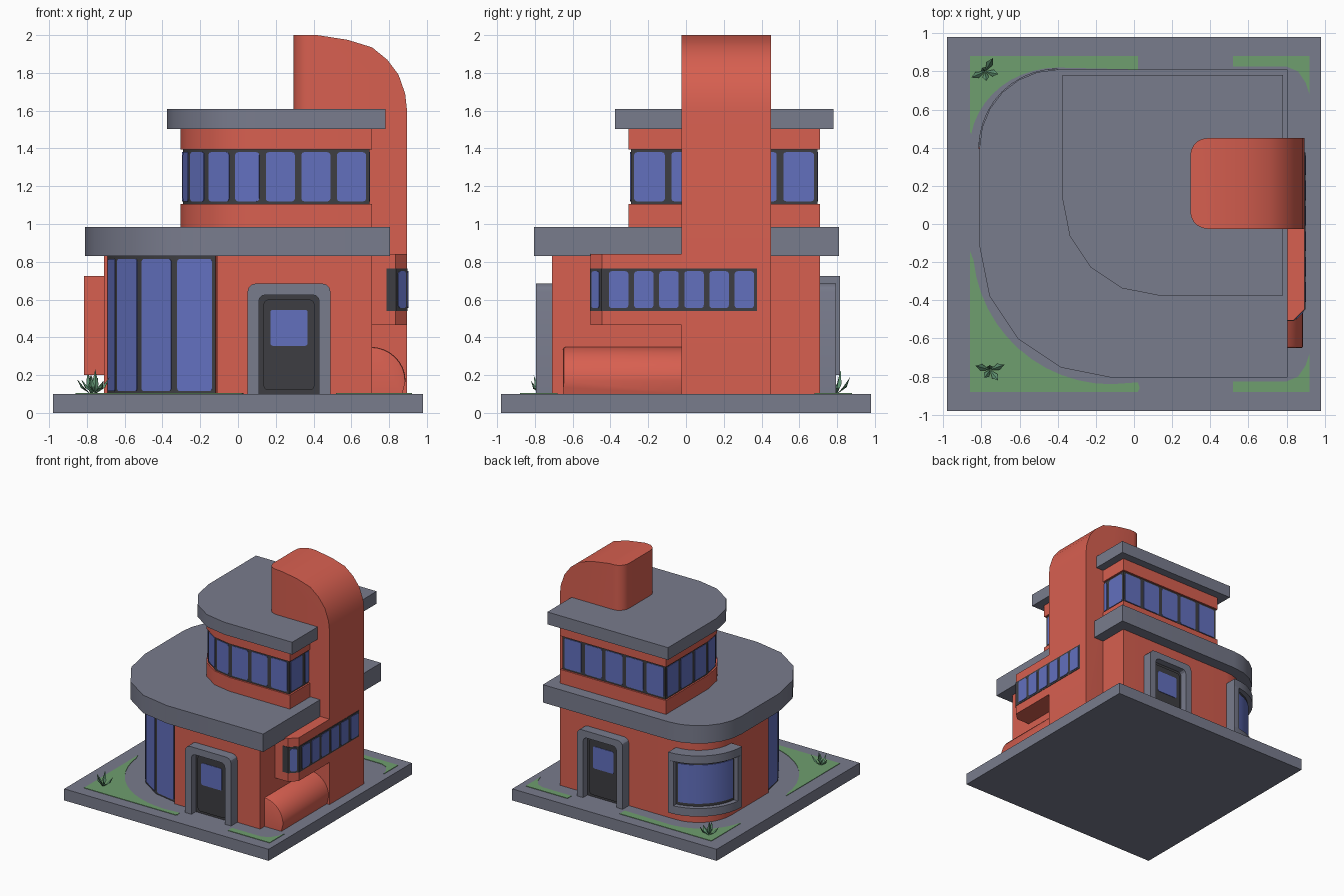
import bpy, bmesh, math
from mathutils import Vector

cube = bpy.data.objects.get("Cube")
if cube:
    bpy.data.objects.remove(cube, do_unlink=True)


def material(name, rgb):
    m = bpy.data.materials.new(name)
    m.use_nodes = True
    m.diffuse_color = (*rgb, 1)
    m.node_tree.nodes["Principled BSDF"].inputs["Base Color"].default_value = (*rgb, 1)
    return m


RED = material("terracotta", (0.68, 0.115, 0.08))
GREY = material("slate_grey", (0.19, 0.20, 0.265))
DARK = material("dark_frame", (0.048, 0.048, 0.054))
BLUE = material("blue_glass", (0.122, 0.162, 0.515))
LAWN = material("lawn_green", (0.156, 0.342, 0.156))
LEAF = material("leaf_green", (0.12, 0.30, 0.17))


def finish(name, bm, mat):
    bmesh.ops.recalc_face_normals(bm, faces=bm.faces)
    mesh = bpy.data.meshes.new(name)
    bm.to_mesh(mesh)
    bm.free()
    mesh.materials.append(mat)
    mesh.shade_smooth()
    mesh.set_sharp_from_angle(angle=math.radians(30))
    obj = bpy.data.objects.new(name, mesh)
    bpy.context.collection.objects.link(obj)
    return obj


def prism(name, pts, lo, hi, mat, axis="z", bevel=None):
    """Extrude a 2D outline along z, or an (x, z) outline along y."""
    bm = bmesh.new()
    place = (lambda p: (p[0], p[1], lo)) if axis == "z" else (lambda p: (p[0], lo, p[1]))
    face = bm.faces.new([bm.verts.new(place(p)) for p in pts])
    new = bmesh.ops.extrude_face_region(bm, geom=[face])["geom"]
    step = (0, 0, hi - lo) if axis == "z" else (0, hi - lo, 0)
    bmesh.ops.translate(bm, verts=[v for v in new if isinstance(v, bmesh.types.BMVert)], vec=step)
    if bevel:
        rule, size, segs = bevel
        bmesh.ops.bevel(bm, geom=[e for e in bm.edges if rule(e)], offset=size,
                        segments=segs, profile=0.5, affect="EDGES")
    return finish(name, bm, mat)


def rect(x0, x1, y0, y1):
    return [(x0, y0), (x1, y0), (x1, y1), (x0, y1)]


def arc(cx, cy, rx, ry, a0, a1, n):
    angles = [math.radians(a0 + (a1 - a0) * i / n) for i in range(n + 1)]
    return [(cx + rx * math.cos(a), cy + ry * math.sin(a)) for a in angles]


def rounded(x0, x1, z0, z1, r, base=False):
    """Rectangle with rounded corners, or rounded on top only."""
    low = [(x0, z0), (x1, z0)] if base else (
        arc(x0 + r, z0 + r, r, r, 180, 270, 3) + arc(x1 - r, z0 + r, r, r, 270, 360, 3))
    return low + arc(x1 - r, z1 - r, r, r, 0, 90, 3) + arc(x0 + r, z1 - r, r, r, 90, 180, 3)


def panes(name, path, z0, z1, gap, counts, margin=0.015):
    """Glass plates with clipped corners along each stretch of a wall path."""
    bm = bmesh.new()
    for a, b, n in zip(path, path[1:], counts):
        a, b = Vector((*a, 0)), Vector((*b, 0))
        t = (b - a).normalized()
        out = Vector((t.y, -t.x, 0))
        pitch = (b - a).length / n if n else 0
        for i in range(n):
            outline = rounded(i * pitch + gap / 2, (i + 1) * pitch - gap / 2,
                              z0 + margin, z1 - margin, 0.015)
            rings = [[bm.verts.new(a + t * u + out * d + Vector((0, 0, z))) for u, z in outline]
                     for d in (-0.004, 0.004)]
            bm.faces.new(rings[0])
            bm.faces.new(rings[1])
            for j in range(len(outline)):
                k = j - 1
                bm.faces.new((rings[0][k], rings[0][j], rings[1][j], rings[1][k]))
    return finish(name, bm, BLUE)


# Plot and lawns
prism("plot_slab", rect(-0.98, 0.98, -0.98, 0.98), 0, 0.1, GREY)
prism("lawn_front_right", [(-0.86, -0.14), (-0.86, -0.88), (0.02, -0.88), (0.03, -0.86), (0.02, -0.83)]
      + arc(-0.12, -0.115, 0.725, 0.725, 270, 186, 12), 0.095, 0.104, LAWN)
prism("lawn_back_right", [(0.02, 0.81), (0.02, 0.88), (-0.86, 0.88), (-0.86, 0.48)]
      + arc(-0.4, 0.4, 0.46, 0.42, 170, 90, 10), 0.095, 0.104, LAWN)
for side, label in ((-1, "front"), (1, "back")):
    edge = [(0.52, 0.88), (0.92, 0.88), (0.92, 0.68), (0.90, 0.74), (0.86, 0.80), (0.80, 0.825), (0.52, 0.825)]
    prism(f"lawn_{label}_left", [(x, side * y) for x, y in edge], 0.095, 0.104, LAWN)

# Ground floor walls, with the curved glazed corner set slightly back
glass_arc = arc(-0.12, -0.115, 0.57, 0.57, 180, 270, 4)
prism("ground_floor_wall", [(-0.71, -0.115), (-0.68, -0.115)]
      + arc(-0.12, -0.115, 0.55, 0.55, 180, 270, 4)
      + [(-0.11, -0.71), (0.71, -0.71), (0.71, 0.71)]
      + arc(-0.4, 0.4, 0.31, 0.31, 90, 180, 8), 0.1, 0.84, RED)
prism("corner_glazing_frame", glass_arc + [(-0.12, -0.115)], 0.1, 0.84, DARK)
panes("corner_glazing", glass_arc, 0.1, 0.83, 0.035, [1] * 4)
prism("lower_roof", arc(-0.12, -0.115, 0.69, 0.69, 180, 270, 4) + [(0.805, -0.805), (0.805, 0.81)]
      + arc(-0.4, 0.4, 0.41, 0.41, 90, 180, 6), 0.83, 0.985, GREY)


# Upper floor: two wall bands with a recessed window band between
def upper(r, e):
    return arc(0.13, 0.13, r, r, 180, 270, 4) + [(e, 0.13 - r), (e, e), (0.13 - r, e)]


prism("upper_wall_low", upper(0.435, 0.71), 0.98, 1.105, RED)
prism("upper_wall_high", upper(0.435, 0.71), 1.395, 1.51, RED)
band = upper(0.422, 0.695)
prism("upper_window_frame", band, 1.1, 1.4, DARK)
panes("upper_windows", band + band[:1], 1.105, 1.395, 0.035, [1, 1, 1, 1, 3, 5, 5, 3])
prism("upper_roof", upper(0.505, 0.782), 1.503, 1.61, GREY)

# Tall chimney with a swept top and rounded inner corners
prism("chimney", [(0.295, 0.1), (0.895, 0.1), (0.895, 1.6), (0.885, 1.69), (0.85, 1.79), (0.79, 1.87),
                  (0.71, 1.935), (0.58, 1.975), (0.42, 2), (0.295, 2)], -0.025, 0.45, RED, "y",
      (lambda e: all(v.co.x < 0.3 for v in e.verts) and abs(e.verts[0].co.z - e.verts[1].co.z) > 1, 0.09, 5))

# Side window box beside the chimney, with glazing carried on to its face
prism("side_window_box", [(0.7, -0.505), (0.835, -0.505), (0.895, -0.445), (0.895, 0), (0.7, 0)],
      0.465, 0.84, RED)
outer = [(0.785, -0.509), (0.837, -0.509), (0.898, -0.447), (0.898, 0.375)]
inner = [(0.88, 0.375), (0.88, -0.43), (0.82, -0.49), (0.785, -0.49)]
prism("side_window_frame", outer + inner, 0.54, 0.765, DARK)
panes("side_windows", [outer[1], outer[2], (0.898, -0.423), (0.898, 0.375)], 0.54, 0.765, 0.03, [1, 0, 6])

# Low rounded plinth under the side window
prism("side_plinth", [(0.7, 0.1), (0.87, 0.1)] + arc(0.7, 0.17, 0.187, 0.18, 0, 90, 8),
      -0.65, 0, RED, "y", (lambda e: all(v.co.y < -0.64 and v.co.z > 0.15 for v in e.verts)
                           and max(v.co.x for v in e.verts) > 0.71, 0.012, 2))

# Matching front and back doors
for s, label in ((-1, "front"), (1, "back")):
    opening = rounded(0.11, 0.43, 0.1, 0.625, 0.035, True)
    surround = rounded(0.05, 0.49, 0.1, 0.685, 0.045, True)
    arch = surround[1:] + surround[:1] + opening[:1] + opening[:1:-1] + opening[1:2]
    prism(f"{label}_door_surround", arch, s * 0.70, s * 0.795, GREY, "y")
    prism(f"{label}_door_frame", opening, s * 0.70, s * 0.735, DARK, "y")
    prism(f"{label}_door_panel", rounded(0.135, 0.405, 0.12, 0.6, 0.025), s * 0.73, s * 0.745, DARK, "y")
    prism(f"{label}_door_window", rounded(0.172, 0.368, 0.355, 0.545, 0.012), s * 0.74, s * 0.749, BLUE, "y")


# Curved bay window on the rounded back corner
def bay(name, a0, a1, r, z0, z1, mat):
    prism(name, arc(-0.4, 0.4, r, r, a0, a1, 10) + arc(-0.4, 0.4, 0.29, 0.29, a1, a0, 10), z0, z1, mat)


bay("bay_sill", 90, 180, 0.415, 0.2, 0.27, GREY)
bay("bay_head", 90, 180, 0.415, 0.655, 0.725, GREY)
bay("bay_jamb_a", 90, 97, 0.415, 0.27, 0.655, GREY)
bay("bay_jamb_b", 173, 180, 0.415, 0.27, 0.655, GREY)
bay("bay_window_frame", 95, 175, 0.375, 0.26, 0.66, DARK)
bay("bay_window_glass", 100, 170, 0.381, 0.295, 0.63, BLUE)
prism("bay_end_panel", rect(-0.815, -0.7, 0.394, 0.401), 0.2, 0.725, RED)

# Spiky plants: each leaf is a tapered four-sided blade
for n, (px, py, turn) in enumerate(((-0.755, -0.765, 20), (-0.78, 0.8, 60))):
    bm = bmesh.new()
    for i, (reach, height) in enumerate(((0.08, 0.09), (0.025, 0.13), (0.08, 0.08), (0.05, 0.1), (0.07, 0.07))):
        a = math.radians(turn + i * 72)
        d, side = Vector((math.cos(a), math.sin(a), 0)), Vector((-math.sin(a), math.cos(a), 0))
        root = Vector((px, py, 0.1))
        mid = root + d * reach * 0.6 + Vector((0, 0, height * 0.4))
        tip = root + d * reach + Vector((0, 0, height))
        loop = [mid + side * 0.018, mid + d * 0.008, mid - side * 0.018, mid - d * 0.012]
        vs = [bm.verts.new(p) for p in loop]
        ends = [bm.verts.new(root), bm.verts.new(tip)]
        for j in range(4):
            for end in ends:
                bm.faces.new((vs[j - 1], vs[j], end))
    finish(f"plant_{n + 1}", bm, LEAF)
